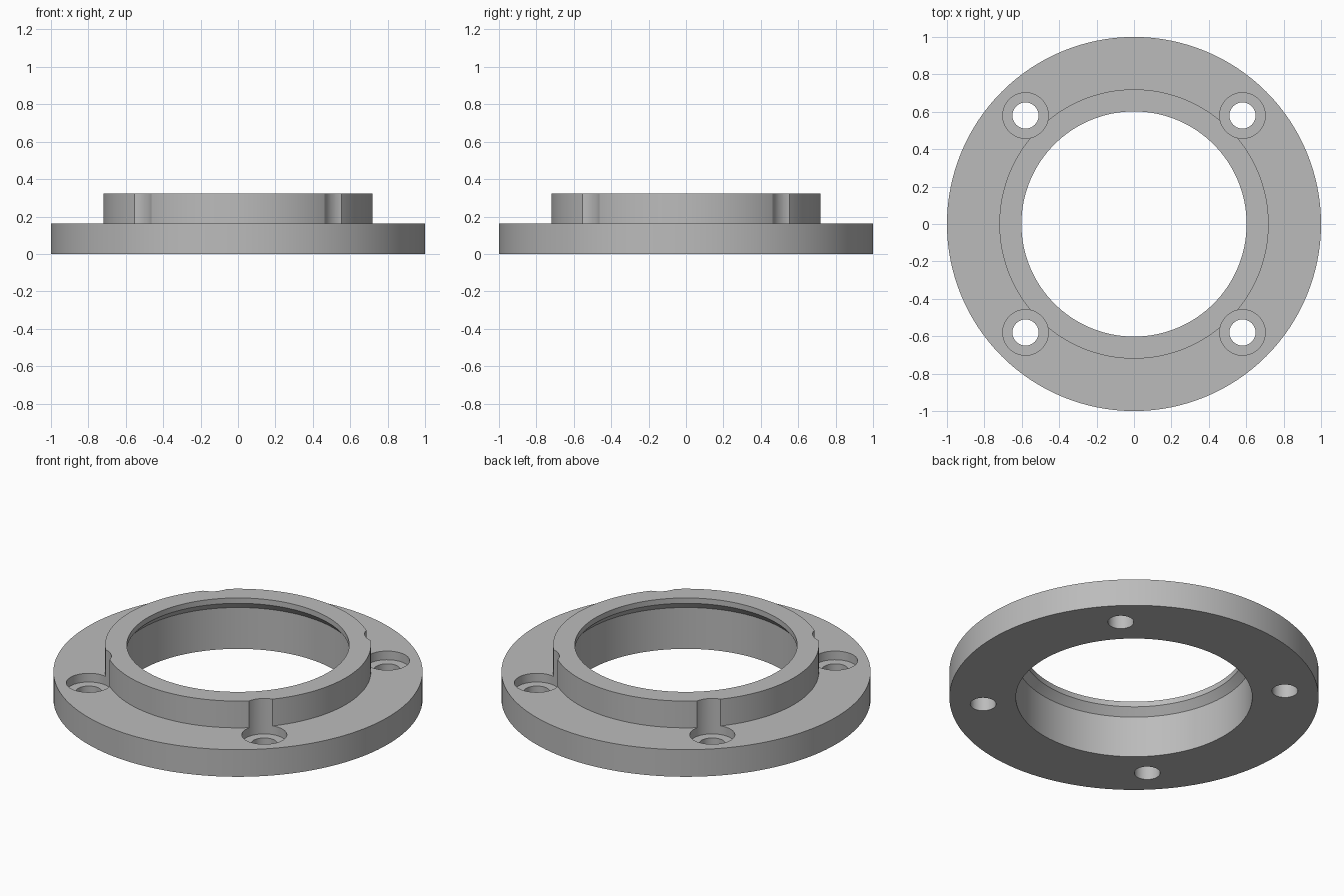
import bpy
import bmesh
import math
from mathutils import Matrix, Vector

cube = bpy.data.objects.get("Cube")
if cube:
    bpy.data.objects.remove(cube, do_unlink=True)

grey = bpy.data.materials.new("plain grey")
grey.use_nodes = True
colour = (0.5, 0.5, 0.5, 1)
grey.diffuse_color = colour
grey.node_tree.nodes["Principled BSDF"].inputs["Base Color"].default_value = colour


def lathe(name, profile, steps, closed):
    """Revolve (radius, height) points around z; an open profile ends on the axis."""
    bm = bmesh.new()
    verts = [bm.verts.new((r, 0, z)) for r, z in profile]
    edges = [bm.edges.new(pair) for pair in zip(verts, verts[1:])]
    if closed:
        edges.append(bm.edges.new((verts[-1], verts[0])))
    bmesh.ops.spin(bm, geom=verts + edges, axis=(0, 0, 1), cent=(0, 0, 0),
                   angle=math.tau, steps=steps, use_merge=False)
    bmesh.ops.remove_doubles(bm, verts=bm.verts, dist=1e-5)
    bmesh.ops.recalc_face_normals(bm, faces=bm.faces)
    mesh = bpy.data.meshes.new(name)
    bm.to_mesh(mesh)
    bm.free()
    mesh.materials.append(grey)
    obj = bpy.data.objects.new(name, mesh)
    bpy.context.collection.objects.link(obj)
    return obj


# Flange with raised collar and a chamfered lip inside the bore
flange = lathe("flange_ring", [
    (0.64, 0), (1, 0), (1, 0.162), (0.72, 0.162), (0.72, 0.322),
    (0.602, 0.322), (0.602, 0.29), (0.64, 0.247)], 128, True)

# Counterbored screw holes, which also notch the collar
hole_profile = [(0, -0.1), (0.07, -0.1), (0.07, 0.11), (0.122, 0.11),
                (0.122, 0.5), (0, 0.5)]
bpy.context.view_layer.objects.active = flange
flange.select_set(True)
for x in (-0.58, 0.58):
    for y in (-0.58, 0.58):
        cutter = lathe("screw_hole_cutter", hole_profile, 48, False)
        cutter.data.transform(Matrix.Translation(Vector((x, y, 0))))
        cutter.hide_render = True
        cut = flange.modifiers.new("screw_hole", "BOOLEAN")
        cut.operation = "DIFFERENCE"
        cut.solver = "EXACT"
        cut.object = cutter
        bpy.ops.object.modifier_apply(modifier=cut.name)
        bpy.data.objects.remove(cutter, do_unlink=True)

bpy.ops.object.shade_smooth_by_angle(angle=math.radians(30))
